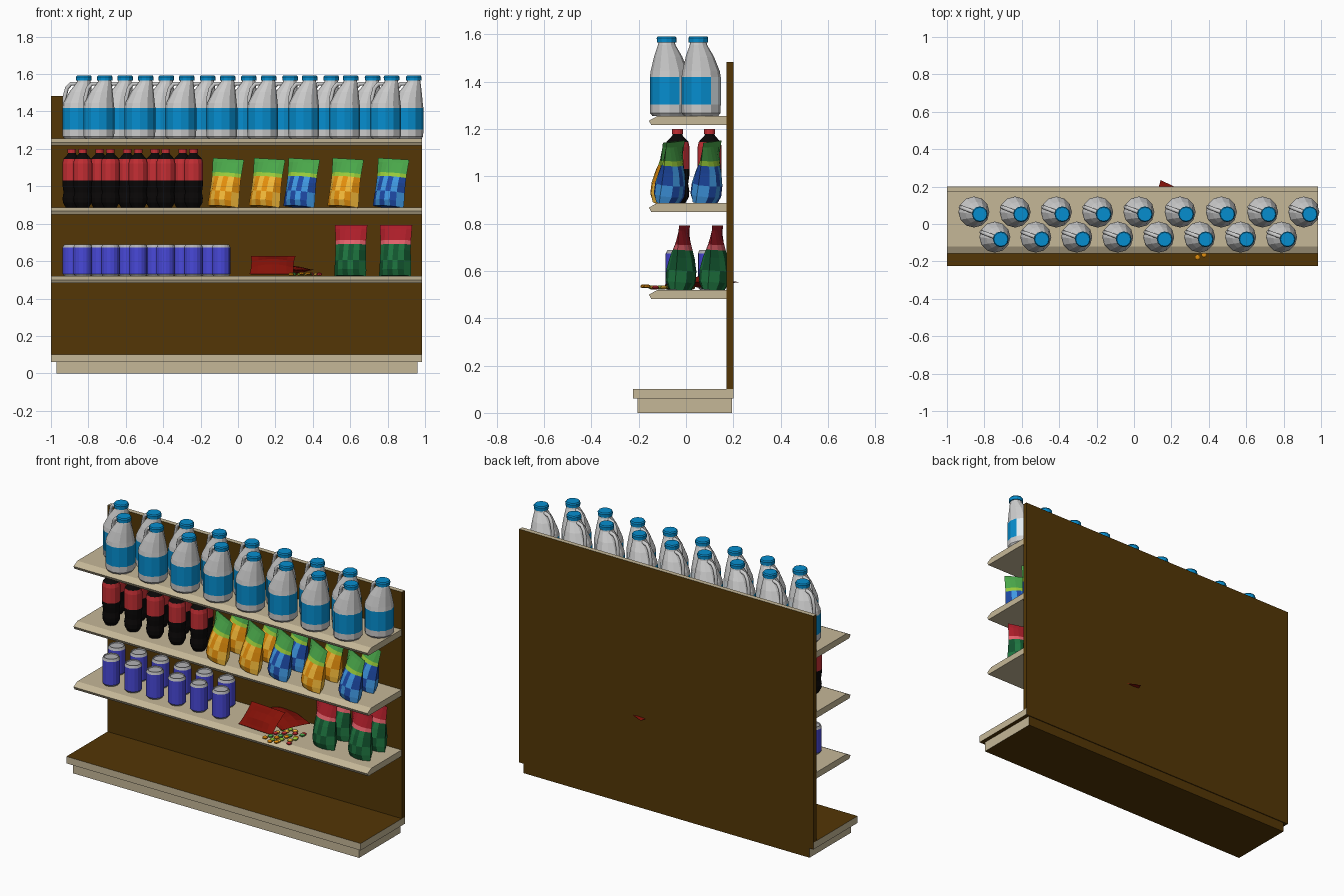
import bpy, bmesh, math, random
from mathutils import Vector

if "Cube" in bpy.data.objects:
    bpy.data.objects.remove(bpy.data.objects["Cube"])

random.seed(4)


def mat(name, r, g, b):
    m = bpy.data.materials.new(name)
    m.diffuse_color = [(c / 255) ** 2.2 for c in (r, g, b)] + [1]
    m.use_nodes = True
    m.node_tree.nodes["Principled BSDF"].inputs["Base Color"].default_value = m.diffuse_color
    return m


BEIGE = mat("beige", 196, 182, 150)
BROWN = mat("brown", 84, 57, 14)
WHITE = mat("jug_grey", 190, 190, 190)
CYAN = mat("label_cyan", 14, 140, 205)
PALE = mat("label_pale", 225, 235, 240)
BLACK = mat("dark_drink", 18, 16, 16)
RED = mat("label_red", 195, 50, 55)
CANBLUE = mat("can_blue", 74, 74, 215)
METAL = mat("can_metal", 175, 175, 178)
GREEN = mat("leaf_green", 75, 165, 75)
LIME = mat("lime", 150, 200, 60)
ORANGE = mat("orange", 225, 140, 20)
YELLOW = mat("yellow", 245, 185, 60)
BLUE = mat("blue", 35, 75, 165)
SKY = mat("sky", 65, 150, 225)
DKGREEN = mat("dark_green", 25, 85, 50)
MIDGREEN = mat("mid_green", 35, 115, 65)
CRIMSON = mat("crimson", 170, 35, 45)
PINK = mat("pink", 225, 95, 105)
MAROON = mat("maroon", 130, 24, 16)


def finish(bm, name, mats):
    bmesh.ops.recalc_face_normals(bm, faces=bm.faces)
    me = bpy.data.meshes.new(name)
    bm.to_mesh(me)
    bm.free()
    for m in mats:
        me.materials.append(m)
    return me


def place(me, name, loc=(0, 0, 0), rot=(0, 0, 0)):
    ob = bpy.data.objects.new(name, me)
    ob.location = loc
    ob.rotation_euler = [math.radians(a) for a in rot]
    bpy.context.collection.objects.link(ob)
    return ob


def prism(name, profile, x0, x1, mats, pick=lambda n: 0):
    """Extrude a (y, z) profile along x; pick chooses a material by normal."""
    bm = bmesh.new()
    a = [bm.verts.new((x0, y, z)) for y, z in profile]
    b = [bm.verts.new((x1, y, z)) for y, z in profile]
    n = len(a)
    bm.faces.new(a)
    bm.faces.new(b)
    for i in range(n):
        bm.faces.new((a[i], a[(i + 1) % n], b[(i + 1) % n], b[i]))
    bmesh.ops.recalc_face_normals(bm, faces=bm.faces)
    bm.normal_update()
    for f in bm.faces:
        f.material_index = pick(f.normal)
    place(finish(bm, name, mats), name)


def rect(y0, y1, z0, z1):
    return [(y0, z0), (y1, z0), (y1, z1), (y0, z1)]


def lathe(name, parts, mats, sides, pick=None):
    """Closed ring stacks; each ring is (radius, z, side shift, material of band above)."""
    bm = bmesh.new()
    for rings in parts:
        loops = []
        for r, z, s, _ in rings:
            loops.append([bm.verts.new((r * math.cos(t) + s * .94, r * math.sin(t) - s * .35, z))
                          for t in (math.tau * k / sides for k in range(sides))])
        for i in range(len(loops) - 1):
            for k in range(sides):
                j = (k + 1) % sides
                f = bm.faces.new((loops[i][k], loops[i][j], loops[i + 1][j], loops[i + 1][k]))
                f.material_index = rings[i][3]
                if pick and rings[i][3] == 1 and i == 2:
                    f.material_index = pick(k)
        bm.faces.new(loops[0][::-1]).material_index = rings[0][3]
        bm.faces.new(loops[-1]).material_index = rings[-1][3]
    return finish(bm, name, mats)


def pouch(name, w, h, rows, mats, pick, cols=6):
    """Pillow bag; rows are (height fraction, half thickness, width factor)."""
    bm = bmesh.new()
    for side in (-1, 1):
        grid = []
        for v, t, k in rows:
            line = []
            for c in range(cols + 1):
                u = 2 * c / cols - 1
                line.append(bm.verts.new((u * k * w / 2, side * t * (1 - abs(u) ** 2.5), v * h)))
            grid.append(line)
        for i in range(len(rows) - 1):
            for c in range(cols):
                f = bm.faces.new((grid[i][c], grid[i][c + 1], grid[i + 1][c + 1], grid[i + 1][c]))
                f.material_index = pick(i, c)
    bmesh.ops.remove_doubles(bm, verts=bm.verts, dist=1e-5)
    bmesh.ops.holes_fill(bm, edges=[e for e in bm.edges if e.is_boundary], sides=0)
    return finish(bm, name, mats)


# Base, back panel and shelves
prism("plinth", rect(-.205, .195, 0, .06), -.97, .96, [BEIGE, BROWN],
      lambda n: int(n.z < -.5 or n.y > .5))
prism("base_deck", rect(-.225, .2, .06, .102), -1, .985, [BEIGE, BROWN],
      lambda n: int(abs(n.z) > .5 or n.y > .5))
prism("back_panel", rect(.172, .2, .10, 1.483), -1, .985, [BROWN, BEIGE], lambda n: int(n.z > .5))
for i, z in enumerate((.52, .888, 1.255)):
    prism(f"shelf_{i}", [(.175, z), (-.12, z), (-.157, z - .02), (-.147, z - .038), (.175, z - .038)],
          -1, .983, [BEIGE])

# Jugs with wrapped label, offset cap and handle
jug = lathe("jug", [
    [(.072, 0, 0, 0), (.082, .012, 0, 0), (.083, .048, 0, 1), (.083, .165, 0, 0), (.079, .19, .001, 0),
     (.06, .25, .015, 0), (.037, .30, .033, 0), (.034, .315, .033, 0)],
    [(.041, .31, .034, 1), (.042, .33, .034, 1), (.037, .337, .034, 1)]],
    [WHITE, CYAN, PALE], 12, lambda k: 2 if k in (1, 2) else 1)
path = bpy.data.curves.new("jug_handle", "CURVE")
path.dimensions = "3D"
path.bevel_depth = .011
path.bevel_resolution = 1
sp = path.splines.new("POLY")
pts = [(.005, .295), (-.04, .293), (-.062, .27), (-.076, .22), (-.074, .165)]
sp.points.add(len(pts) - 1)
for p, (s, z) in zip(sp.points, pts):
    p.co = (s * .94, -s * .35, z, 1)
path.materials.append(WHITE)
spots = [(-.856 + .2205 * i, .064) for i in range(9)] + [(-.744 + .219 * i, -.07) for i in range(8)]
for i, (x, y) in enumerate(spots):
    place(jug, f"jug_{i}", (x, y, 1.255))
    place(path, f"jug_handle_{i}", (x, y, 1.255))

# Dark drink bottles and cans in two staggered rows
bottle = lathe("bottle", [
    [(.034, 0, 0, 0), (.048, .025, 0, 0), (.05, .05, 0, 0), (.045, .08, 0, 0), (.05, .115, 0, 0),
     (.051, .142, 0, 1), (.051, .235, 0, 1), (.046, .258, 0, 0), (.022, .284, 0, 0), (.019, .295, 0, 0)],
    [(.023, .29, 0, 1), (.023, .312, 0, 1)]], [BLACK, RED], 12)
can = lathe("can", [[(.041, 0, 0, 1), (.05, .012, 0, 0), (.05, .153, 0, 1), (.043, .168, 0, 1),
                     (.04, .168, 0, 1), (.038, .162, 0, 1)]], [CANBLUE, METAL], 16)
for x0, y in ((-.83, -.036), (-.888, .1)):
    for i in range(5):
        place(bottle, f"bottle_{i}", (x0 + .148 * i, y, .888))
    for i in range(6):
        place(can, f"can_{i}", (x0 + .148 * i, y, .52))

# Snack bags: striped body, coloured header
rows = [(0, .045, .98), (.12, .062, .98), (.3, .062, .95), (.5, .05, .93), (.62, .038, .93),
        (.7, .03, .94), (.92, .008, .98), (1, .003, 1)]


def snack(i, c):
    return 3 if i == 4 else 2 if i > 4 else (c + i // 2) % 2


orange_bag = pouch("orange_bag", .185, .26, rows, [ORANGE, YELLOW, GREEN, LIME], snack)
blue_bag = pouch("blue_bag", .185, .26, rows, [BLUE, SKY, GREEN, LIME], snack)
green_bag = pouch("green_bag", .18, .272, rows, [DKGREEN, MIDGREEN, CRIMSON, PINK], snack)
for y in (-.075, .08):
    for x, me in ((-.08, orange_bag), (.14, orange_bag), (.325, blue_bag), (.56, orange_bag), (.803, blue_bag)):
        dy = -.015 if me is orange_bag and y < 0 else 0
        place(me, me.name, (x, y + dy, .89), (-9, 3, -25))
for y in (-.025, .115):
    for x in (.6, .84):
        place(green_bag, "green_bag", (x, y, .521), (-4, 0, -15))

# Two fallen sweet bags
flat = [(0, .002, 1), (.12, .008, .97), (.35, .024, .95), (.65, .024, .95), (.88, .008, .97), (1, .002, 1)]
place(pouch("leaning_sweet_bag", .24, .15, flat, [MAROON], lambda i, c: 0), "leaning_sweet_bag",
      (.18, -.09, .53), (-50, 0, -4))
place(pouch("lying_sweet_bag", .3, .18, flat, [MAROON], lambda i, c: 0), "lying_sweet_bag",
      (.202, .008, .553), (-90, 0, -25))

# Spilled sweets
sweets = [lathe("sweet", [[(.007, -.008, 0, 0), (.015, -.003, 0, 0), (.015, .003, 0, 0), (.007, .008, 0, 0)]],
                [m], 8) for m in (ORANGE, LIME, YELLOW, RED, GREEN)]
place(sweets[0], "sweet_edge_a", (.34, -.178, .535))
place(sweets[0], "sweet_edge_b", (.375, -.165, .535))
for i in range(24):
    x = .29 + .045 * (i % 4) + random.uniform(-.012, .012)
    y = -.135 + .032 * (i // 4) + random.uniform(-.01, .01)
    place(sweets[i % 5], f"sweet_{i}", (x, y, .53))
